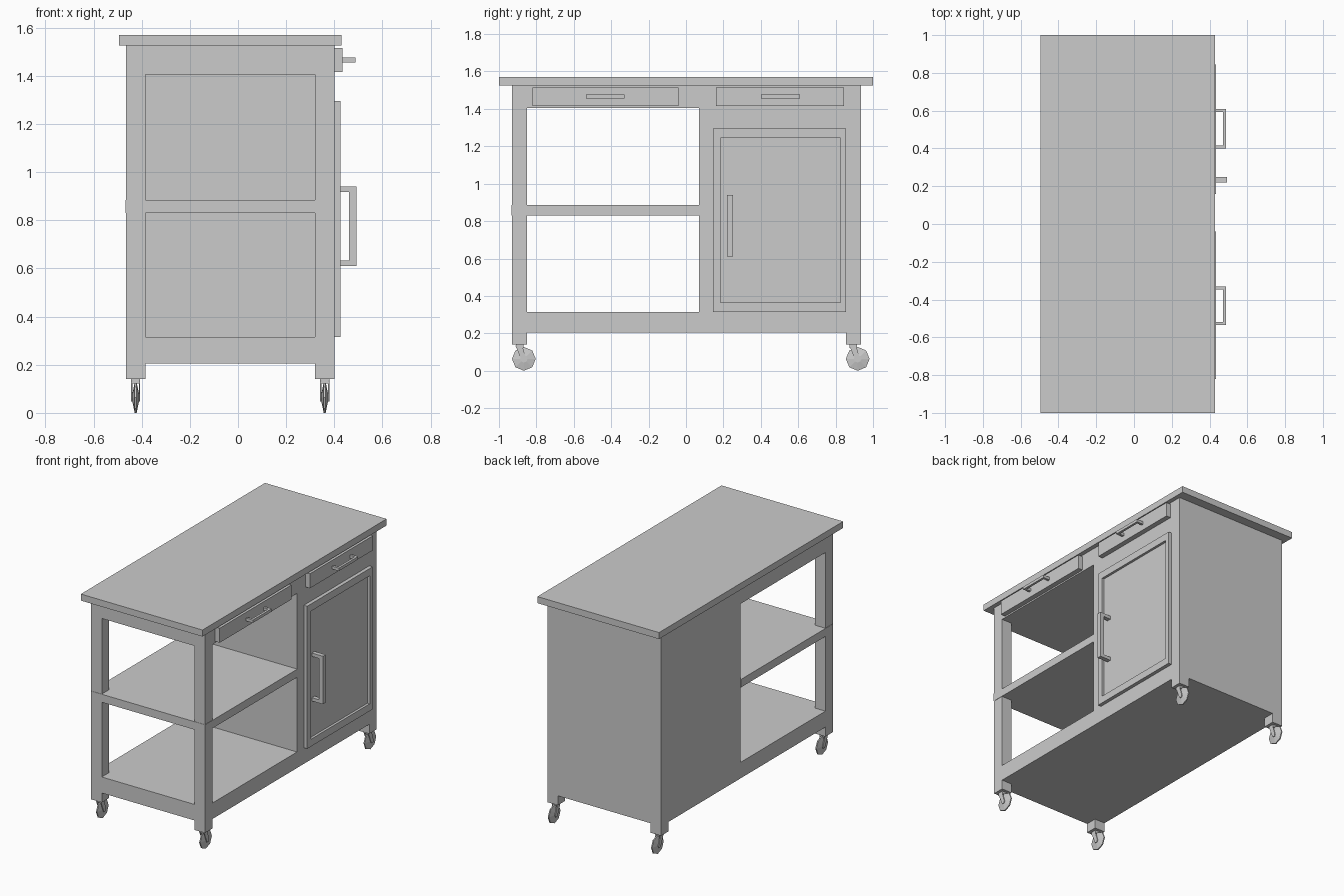
import bpy, bmesh
from math import pi, cos, sin

if "Cube" in bpy.data.objects:
    bpy.data.objects.remove(bpy.data.objects["Cube"])


def mesh_object(name, bm):
    bmesh.ops.recalc_face_normals(bm, faces=bm.faces)
    me = bpy.data.meshes.new(name)
    bm.to_mesh(me)
    bm.free()
    ob = bpy.data.objects.new(name, me)
    bpy.context.collection.objects.link(ob)
    return ob


def box(name, x, y, z):
    bm = bmesh.new()
    bmesh.ops.create_cube(bm, size=1)
    for v in bm.verts:
        v.co = [r[0] + (c + 0.5) * (r[1] - r[0]) for c, r in zip(v.co, (x, y, z))]
    return mesh_object(name, bm)


def prism(name, pts, shift):
    """Closed outline pushed along a vector."""
    bm = bmesh.new()
    f = bm.faces.new([bm.verts.new(p) for p in pts])
    ext = bmesh.ops.extrude_face_region(bm, geom=[f])
    verts = [g for g in ext["geom"] if isinstance(g, bmesh.types.BMVert)]
    bmesh.ops.translate(bm, verts=verts, vec=shift)
    return mesh_object(name, bm)


def u_outline(lo, hi, x0, x1, grip, arm):
    """Handle outline as (x, length) pairs: two arms joined by a grip."""
    return [(x0, lo), (x1, lo), (x1, hi), (x0, hi), (x0, hi - arm),
            (x1 - grip, hi - arm), (x1 - grip, lo + arm), (x0, lo + arm)]


# Main carcass
X = (-0.465, 0.40)
box("table_top", (-0.495, 0.43), (-1, 1), (1.525, 1.57))
box("base", X, (-0.93, 0.935), (0.205, 0.315))
box("top_rail", X, (-0.93, 0.935), (1.405, 1.525))
box("cabinet", X, (0.07, 0.935), (0.315, 1.405))
box("middle_shelf", (-0.467, 0.402), (-0.932, 0.07), (0.83, 0.885))

posts_x = {"left": (-0.465, -0.385), "right": (0.32, 0.40)}
for side, px in posts_x.items():
    box("post_" + side, px, (-0.93, -0.85), (0.315, 1.405))


# Feet and casters
def caster(tag, cx, cy):
    wy, wz, r = cy + 0.023, 0.0635, 0.0635
    box("caster_stem_" + tag, (cx - 0.019, cx + 0.019), (cy - 0.02, cy + 0.02), (0.122, 0.14))
    for s in (-1, 1):
        outline = [(cy - 0.022, 0.135), (cy + 0.014, 0.135), (wy + 0.014, 0.06),
                   (wy + 0.008, 0.048), (wy - 0.008, 0.048), (wy - 0.014, 0.06)]
        prism("caster_fork_" + tag, [(cx + s * 0.014, y, z) for y, z in outline], (s * 0.005, 0, 0))
    # Lens-shaped wheel, eight sides
    bm = bmesh.new()
    rings = []
    for dx, rad in ((-0.013, 0.02), (-0.004, r), (0.004, r), (0.013, 0.02)):
        rings.append([bm.verts.new((cx + dx, wy + rad * cos(i * pi / 4 + pi / 2),
                                    wz + rad * sin(i * pi / 4 + pi / 2))) for i in range(8)])
    for a, b in zip(rings, rings[1:]):
        for i in range(8):
            j = (i + 1) % 8
            bm.faces.new((a[i], a[j], b[j], b[i]))
    bm.faces.new(rings[0])
    bm.faces.new(rings[-1])
    mesh_object("caster_wheel_" + tag, bm)


for side, px in posts_x.items():
    for end, py in (("front", (-0.93, -0.85)), ("back", (0.855, 0.935))):
        tag = side + "_" + end
        box("foot_" + tag, px, py, (0.14, 0.205))
        caster(tag, sum(px) / 2, sum(py) / 2)

# Drawers with bar handles
for tag, dy, hy in (("wide", (-0.82, -0.04), (-0.535, -0.33)),
                    ("narrow", (0.16, 0.845), (0.40, 0.61))):
    box("drawer_" + tag, (0.395, 0.435), dy, (1.415, 1.515))
    pts = u_outline(hy[0], hy[1], 0.43, 0.487, 0.016, 0.016)
    prism("drawer_handle_" + tag, [(x, y, 1.456) for x, y in pts], (0, 0, 0.02))

# Door: slab with an inset, recessed panel
bm = bmesh.new()
outer = [(0.145, 0.315), (0.855, 0.315), (0.855, 1.295), (0.145, 1.295)]
inner = [(0.185, 0.365), (0.825, 0.365), (0.825, 1.245), (0.185, 1.245)]
loops = [[bm.verts.new((x, y, z)) for y, z in o]
         for x, o in ((0.395, outer), (0.425, outer), (0.425, inner), (0.408, inner))]
for a, b in zip(loops, loops[1:]):
    for i in range(4):
        j = (i + 1) % 4
        bm.faces.new((a[i], a[j], b[j], b[i]))
bm.faces.new(loops[0])
bm.faces.new(loops[-1])
mesh_object("door", bm)

pts = u_outline(0.61, 0.94, 0.405, 0.492, 0.03, 0.023)
prism("door_handle", [(x, 0.22, z) for x, z in pts], (0, 0.03, 0))
